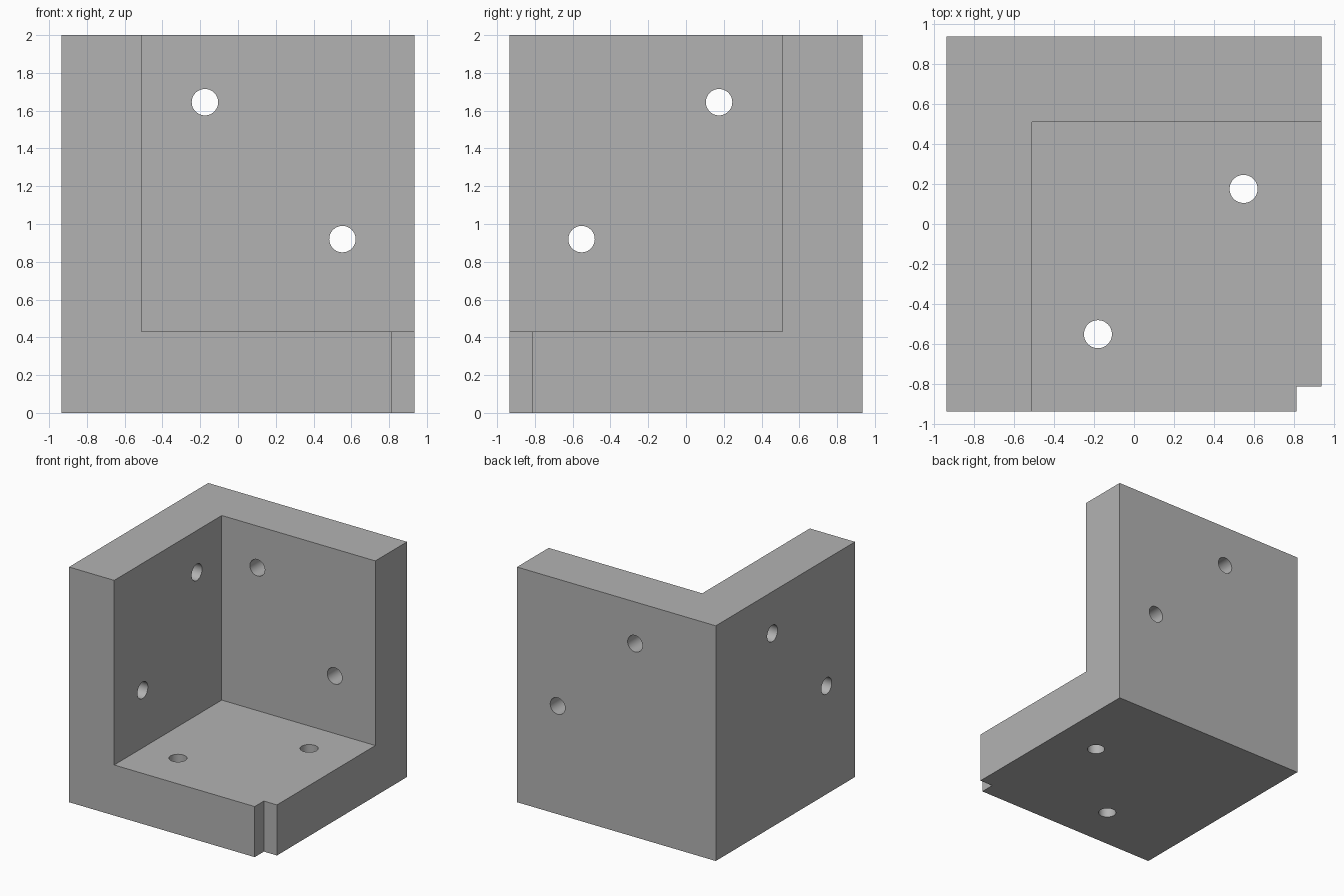
import bpy
from math import pi
from mathutils import Vector

if "Cube" in bpy.data.objects:
    bpy.data.objects.remove(bpy.data.objects["Cube"], do_unlink=True)

HALF = 0.935      # half width of the block
HEIGHT = 2.0
INNER = 0.51      # inner wall face, measured from the centre
FLOOR = 0.43      # top of the base plate
NOTCH = 0.812     # inner corner of the relief notch
RADIUS = 0.07     # bolt holes
OVER = 1.5        # how far cutters run past the block

grey = bpy.data.materials.new("plain grey")
grey.use_nodes = True
colour = (0.45, 0.45, 0.45, 1)
grey.diffuse_color = colour
grey.node_tree.nodes["Principled BSDF"].inputs["Base Color"].default_value = colour


def box(name, low, high):
    low, high = Vector(low), Vector(high)
    bpy.ops.mesh.primitive_cube_add(size=1, location=(low + high) / 2)
    obj = bpy.context.object
    obj.name = name
    obj.scale = high - low
    bpy.ops.object.transform_apply(location=True, rotation=False, scale=True)
    obj.data.materials.append(grey)
    return obj


def hole(name, location, rotation):
    bpy.ops.mesh.primitive_cylinder_add(vertices=48, radius=RADIUS, depth=1,
                                        location=location, rotation=rotation)
    obj = bpy.context.object
    obj.name = name
    obj.data.materials.append(grey)
    return obj


def cut(target, cutter):
    cutter.hide_render = True
    mod = target.modifiers.new("cut", 'BOOLEAN')
    mod.operation = 'DIFFERENCE'
    mod.solver = 'EXACT'
    mod.object = cutter
    bpy.context.view_layer.objects.active = target
    bpy.ops.object.modifier_apply(modifier=mod.name)
    bpy.data.objects.remove(cutter, do_unlink=True)


# Solid block, opened to leave two walls and a base
bracket = box("corner_bracket", (-HALF, -HALF, 0), (HALF, HALF, HEIGHT))
cut(bracket, box("pocket_cutter", (-INNER, -OVER, FLOOR), (OVER, INNER, HEIGHT + 1)))

# Relief notch in the free corner of the base
cut(bracket, box("notch_cutter", (NOTCH, -OVER, -1), (OVER, -NOTCH, 1)))

# Two bolt holes through each plate: offset along the plate, and height
wall = (HALF + INNER) / 2
for along, height in ((0.175, 1.645), (-0.553, 0.92)):
    cut(bracket, hole("back_hole_cutter", (-along, wall, height), (pi / 2, 0, 0)))
    cut(bracket, hole("side_hole_cutter", (-wall, along, height), (0, pi / 2, 0)))
for x, y in ((0.547, 0.175), (-0.18, -0.55)):
    cut(bracket, hole("base_hole_cutter", (x, y, FLOOR / 2), (0, 0, 0)))

# Round hole walls, crisp plate edges
bpy.ops.object.select_all(action='DESELECT')
bracket.select_set(True)
bpy.context.view_layer.objects.active = bracket
bpy.ops.object.shade_smooth_by_angle(angle=pi / 6)
